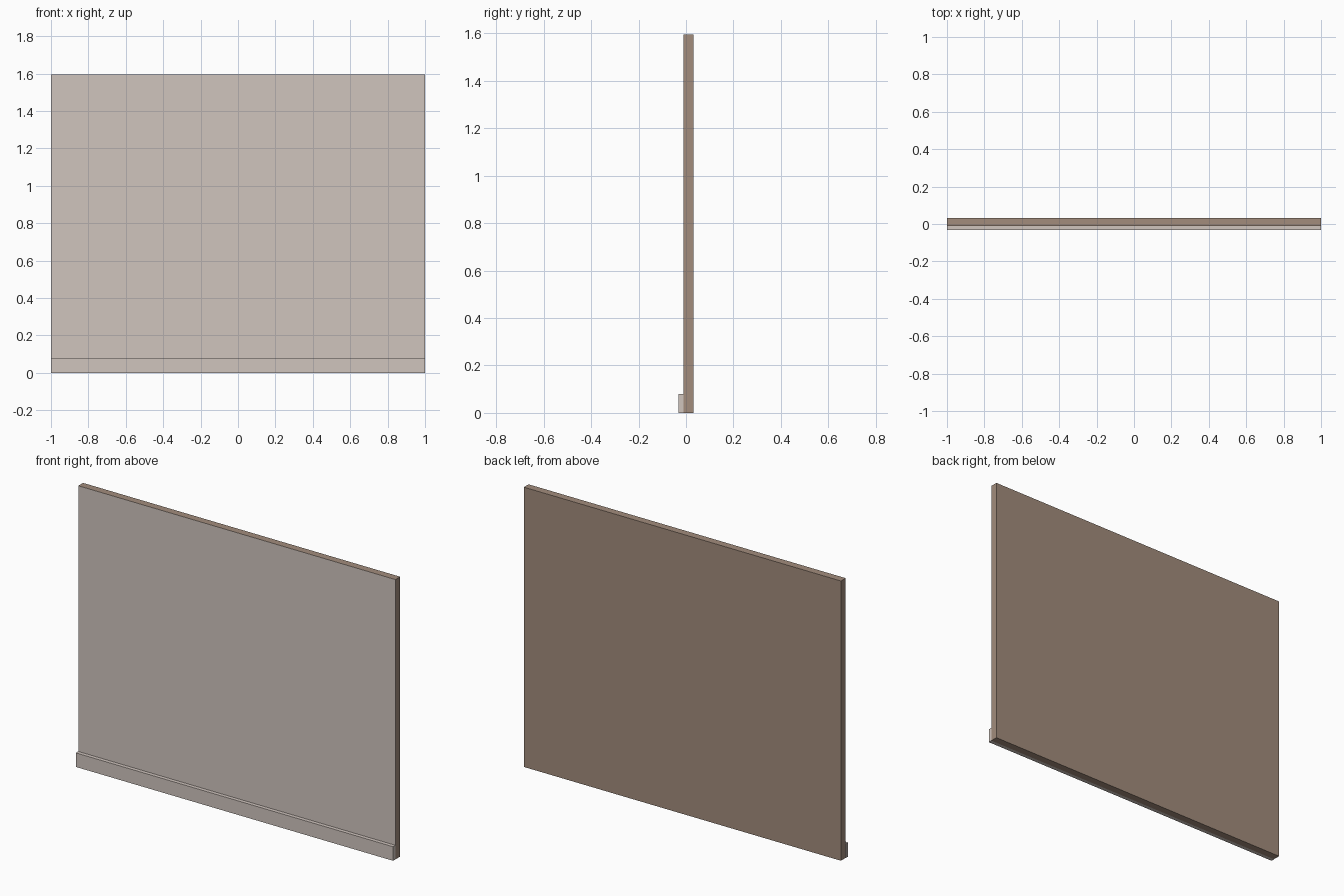
import bpy
import bmesh
from mathutils import Vector

if "Cube" in bpy.data.objects:
    bpy.data.objects.remove(bpy.data.objects["Cube"])


def material(name, rgb):
    m = bpy.data.materials.new(name)
    m.diffuse_color = (*rgb, 1.0)
    m.use_nodes = True
    m.node_tree.nodes["Principled BSDF"].inputs["Base Color"].default_value = m.diffuse_color
    return m


paint = material("pale_paint", (0.63, 0.555, 0.515))
core = material("brown_core", (0.36, 0.262, 0.202))


def box(name, lo, hi, mats, rule=None):
    """Axis-aligned box; rule(normal) gives the material slot of a face."""
    lo, hi = Vector(lo), Vector(hi)
    bm = bmesh.new()
    bmesh.ops.create_cube(bm, size=1.0)
    bmesh.ops.scale(bm, vec=hi - lo, verts=bm.verts)
    bmesh.ops.translate(bm, vec=(lo + hi) / 2, verts=bm.verts)
    bm.normal_update()
    if rule:
        for f in bm.faces:
            f.material_index = rule(f.normal)
    me = bpy.data.meshes.new(name)
    bm.to_mesh(me)
    bm.free()
    for m in mats:
        me.materials.append(m)
    ob = bpy.data.objects.new(name, me)
    bpy.context.collection.objects.link(ob)
    return ob


# Wall panel: painted front face, brown everywhere else
box("wall_panel", (-0.999, -0.0105, 0.0), (1.0, 0.032, 1.594), [core, paint],
    lambda n: 1 if n.y < -0.5 else 0)

# Baseboard strip along the foot of the painted face
box("baseboard", (-1.0, -0.032, 0.0), (1.0, -0.0105, 0.08), [paint])
